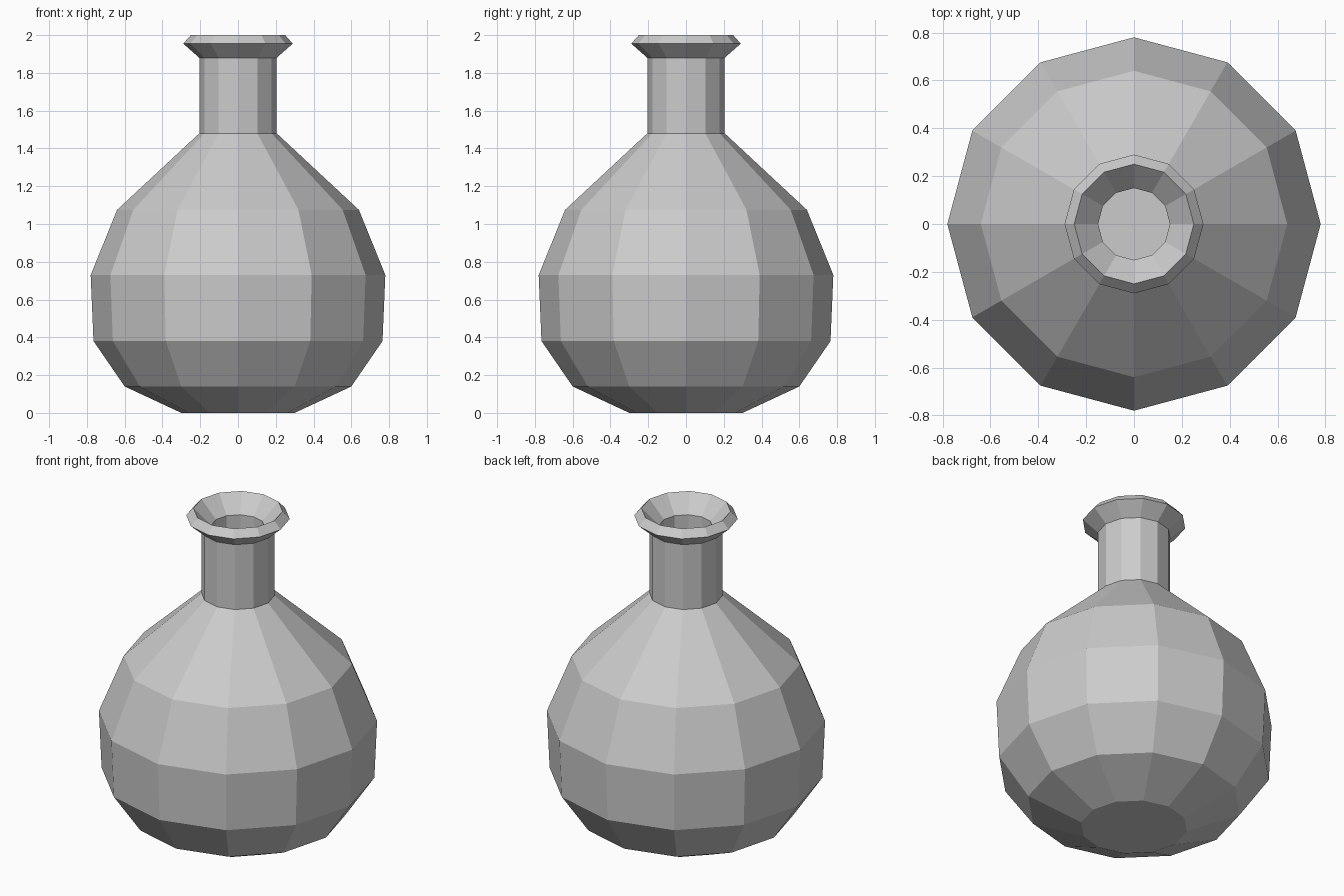
import bpy, bmesh
from math import cos, sin, pi

if "Cube" in bpy.data.objects:
    bpy.data.objects.remove(bpy.data.objects["Cube"])

SIDES = 12

# Profile as (radius, height): outside from the base up, over the lip, then down the inside
OUTSIDE = [(0.30, 0.0), (0.60, 0.14), (0.765, 0.38), (0.78, 0.73), (0.64, 1.075),
           (0.205, 1.48), (0.205, 1.88), (0.29, 1.955), (0.25, 2.0)]
INSIDE = [(0.15, 1.90), (0.15, 1.46), (0.59, 1.05), (0.725, 0.72),
          (0.71, 0.40), (0.57, 0.18), (0.28, 0.05)]


def lathe(name, profile, sides):
    """Spin a profile into a faceted closed solid, capped at both ends."""
    bm = bmesh.new()
    rings = [[bm.verts.new((r * cos(2 * pi * i / sides), r * sin(2 * pi * i / sides), z))
              for i in range(sides)] for r, z in profile]
    for low, high in zip(rings, rings[1:]):
        for i in range(sides):
            j = (i + 1) % sides
            bm.faces.new((low[i], low[j], high[j], high[i]))
    bm.faces.new(rings[0][::-1])
    bm.faces.new(rings[-1])
    bmesh.ops.recalc_face_normals(bm, faces=bm.faces)
    mesh = bpy.data.meshes.new(name)
    bm.to_mesh(mesh)
    bm.free()
    obj = bpy.data.objects.new(name, mesh)
    bpy.context.collection.objects.link(obj)
    return obj


# Hollow round bottle with neck and flared lip
lathe("bottle", OUTSIDE + INSIDE, SIDES)
